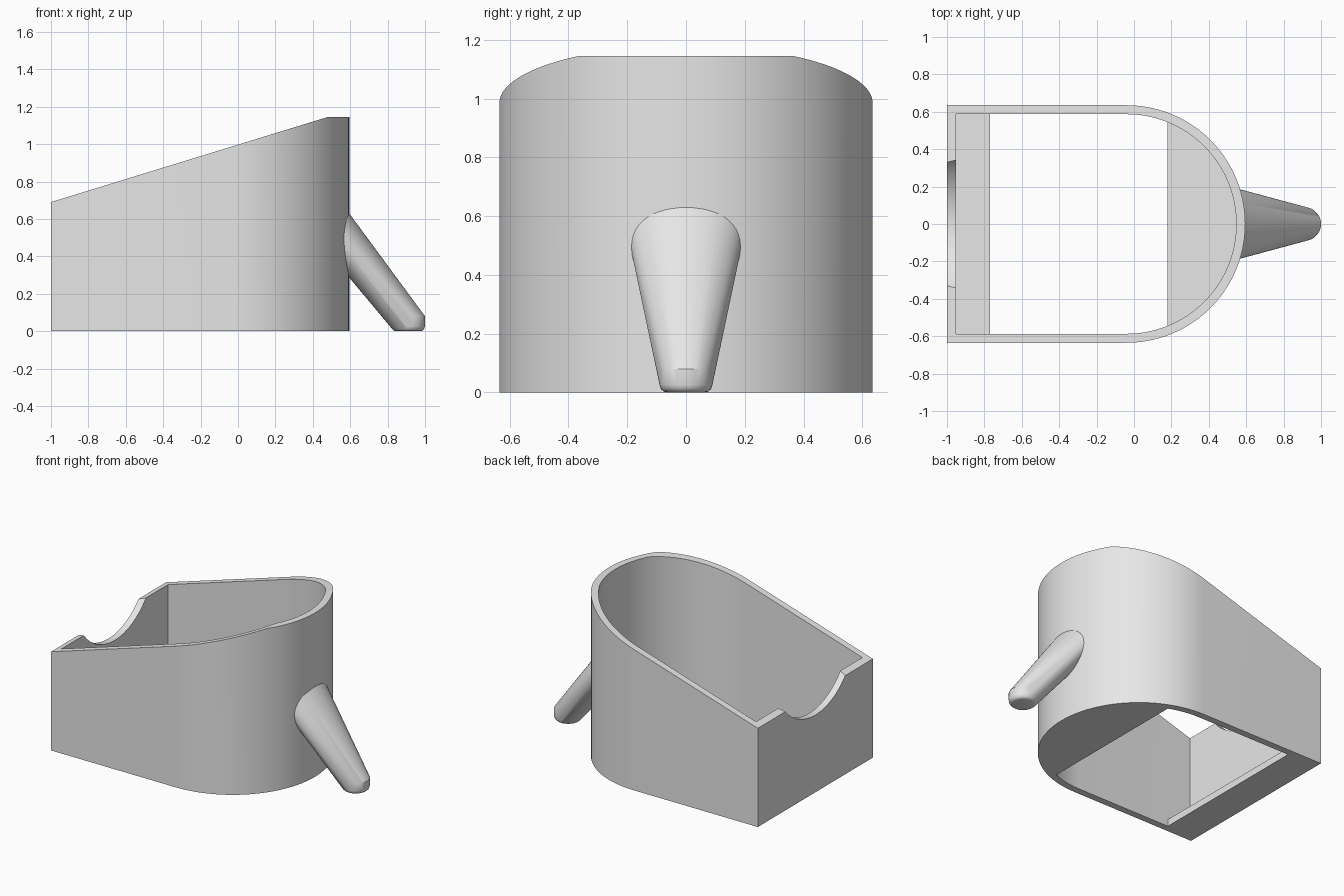
import bpy, bmesh, math

if "Cube" in bpy.data.objects:
    bpy.data.objects.remove(bpy.data.objects["Cube"])

grey = bpy.data.materials.new("light_grey")
grey.diffuse_color = (0.8, 0.8, 0.8, 1)
grey.use_nodes = True
grey.node_tree.nodes["Principled BSDF"].inputs["Base Color"].default_value = grey.diffuse_color

CX = -0.04               # centre of the rounded end
R_OUT, R_IN = 0.635, 0.587
X_BACK, WALL = -1.0, 0.048
TOP, FLOOR = 1.145, 0.048


def finish(name, bm):
    bmesh.ops.recalc_face_normals(bm, faces=bm.faces)
    me = bpy.data.meshes.new(name)
    bm.to_mesh(me)
    bm.free()
    ob = bpy.data.objects.new(name, me)
    me.materials.append(grey)
    bpy.context.collection.objects.link(ob)
    return ob


def prism(name, pts, offset):
    """Extrude a closed 3D outline by an offset."""
    bm = bmesh.new()
    face = bm.faces.new([bm.verts.new(p) for p in pts])
    ext = bmesh.ops.extrude_face_region(bm, geom=[face])
    moved = [g for g in ext["geom"] if isinstance(g, bmesh.types.BMVert)]
    bmesh.ops.translate(bm, verts=moved, vec=offset)
    return finish(name, bm)


def arc(r, a0, a1, z, n=48):
    return [(CX + r * math.cos(a0 + (a1 - a0) * i / n),
             r * math.sin(a0 + (a1 - a0) * i / n), z) for i in range(n + 1)]


def d_shape(r, x_flat, z):
    return [(x_flat, -r, z)] + arc(r, -math.pi / 2, math.pi / 2, z) + [(x_flat, r, z)]


def cut(ob, cutter):
    cutter.hide_render = True
    mod = ob.modifiers.new("cut", 'BOOLEAN')
    mod.operation = 'DIFFERENCE'
    mod.solver = 'EXACT'
    mod.object = cutter
    bpy.context.view_layer.objects.active = ob
    bpy.ops.object.modifier_apply(modifier=mod.name)
    bpy.data.objects.remove(cutter)


def smooth(ob):
    bpy.ops.object.select_all(action='DESELECT')
    ob.select_set(True)
    bpy.context.view_layer.objects.active = ob
    bpy.ops.object.shade_smooth_by_angle(angle=math.radians(30))


# D-shaped wall, open at the top and bottom
wall = prism("wall", d_shape(R_OUT, X_BACK, 0), (0, 0, TOP))
cut(wall, prism("inner_cutter", d_shape(R_IN, X_BACK + WALL, -0.5), (0, 0, 3)))

# Sloping rim
slope = (TOP - 0.69) / 1.48
cut(wall, prism("slope_cutter", [(-1.2, -1, 0.69 - 0.2 * slope), (0.48, -1, TOP),
                                 (0.48 + 0.3, -1, TOP + 0.3 * slope), (0.78, -1, 2),
                                 (-1.2, -1, 2)], (0, 2, 0)))

# Round notch in the low flat wall
NR, NZ = 0.438, 0.978
ring = [(-1.2, NR * math.cos(2 * math.pi * i / 80), NZ + NR * math.sin(2 * math.pi * i / 80))
        for i in range(80)]
cut(wall, prism("notch_cutter", ring, (0.4, 0, 0)))
smooth(wall)

# Floor ledges at both ends of the opening
prism("flat_ledge", [(X_BACK + WALL, -R_IN, 0), (-0.77, -R_IN, 0),
                     (-0.77, R_IN, 0), (X_BACK + WALL, R_IN, 0)], (0, 0, FLOOR))
a = math.acos((0.18 - CX) / R_IN)
round_ledge = prism("round_ledge", arc(R_IN, -a, a, 0), (0, 0, FLOOR))
smooth(round_ledge)

# Slanted tapering leg: hull from an oval at the wall to a rounded foot
bm = bmesh.new()
N = 48
for i in range(N):
    c, s = math.cos(2 * math.pi * i / N), math.sin(2 * math.pi * i / N)
    bm.verts.new((0.55, 0.19 * c, 0.515 + 0.175 * s))
    for r, z in ((0.065, 0), (0.076, 0.003), (0.085, 0.011), (0.09, 0.026), (0.09, 0.08)):
        bm.verts.new((0.91 + r * c, r * s, z))
hull = bmesh.ops.convex_hull(bm, input=bm.verts)
junk = {g for g in hull["geom_interior"] + hull["geom_unused"] if isinstance(g, bmesh.types.BMVert)}
bmesh.ops.delete(bm, geom=list(junk), context='VERTS')
smooth(finish("slanted_leg", bm))
